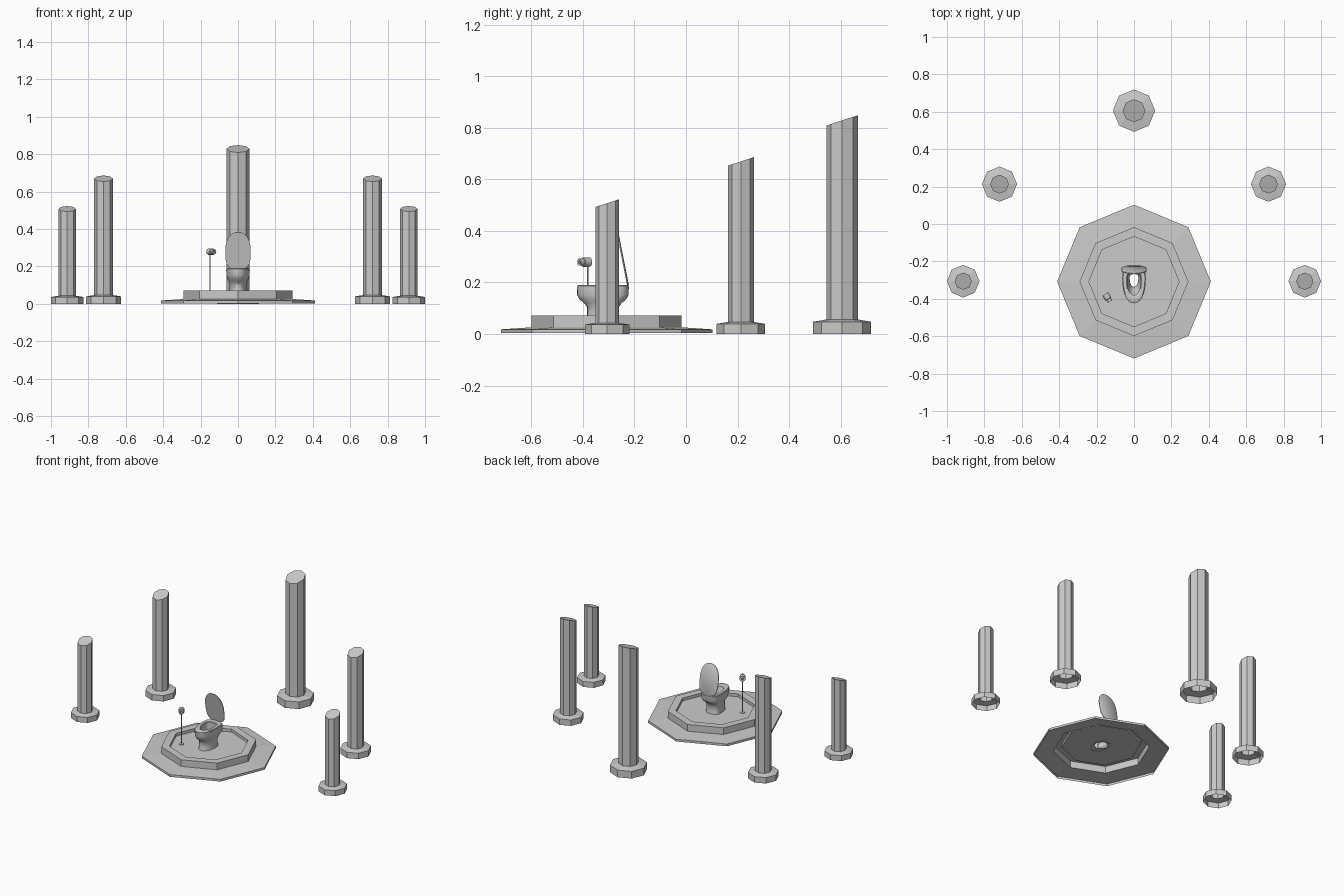
import bpy
from math import sin, cos, pi, radians, copysign
from mathutils import Vector

if "Cube" in bpy.data.objects:
    bpy.data.objects.remove(bpy.data.objects["Cube"])


def loft(name, rings, cap_top=False, cap_bottom=False, smooth=False):
    """Skin a list of equal-sized closed rings, outside facing out."""
    n = len(rings[0])
    verts = [p for r in rings for p in r]
    faces = []
    for i in range(len(rings) - 1):
        for k in range(n):
            j = (k + 1) % n
            faces.append((i * n + k, i * n + j, (i + 1) * n + j, (i + 1) * n + k))
    if cap_top:
        faces.append(tuple(range(len(verts) - n, len(verts))))
    if cap_bottom:
        faces.append(tuple(reversed(range(n))))
    mesh = bpy.data.meshes.new(name)
    mesh.from_pydata(verts, [], faces)
    ob = bpy.data.objects.new(name, mesh)
    bpy.context.collection.objects.link(ob)
    if smooth:
        bpy.ops.object.select_all(action='DESELECT')
        ob.select_set(True)
        bpy.context.view_layer.objects.active = ob
        bpy.ops.object.shade_smooth_by_angle(angle=radians(40))
    return ob


def circle(r, z, n=8, x=0, y=0, slope=0):
    pts = []
    for k in range(n):
        a = 2 * pi * k / n
        pts.append((x + r * cos(a), y + r * sin(a), z + slope * r * sin(a)))
    return pts


def egg(hw, front, back, z, mid=0.35, n=28):
    """Toilet outline: round at the front, squarer at the back."""
    yc = back - (back - front) * mid
    pts = []
    for k in range(n):
        c, s = cos(2 * pi * k / n), sin(2 * pi * k / n)
        p = 0.6 if s > 1e-6 else 0.9
        y = yc + ((back - yc) if s > 0 else (yc - front)) * copysign(abs(s) ** p, s)
        pts.append((hw * copysign(abs(c) ** p, c), y, z))
    return pts


# octagonal columns with slanted tops
def column(name, x, y, base_r, shaft_r, mid_z):
    prof = [(base_r, 0), (base_r, 0.42 * base_r), (shaft_r, 0.5 * base_r)]
    rings = [circle(r, z, x=x, y=y) for r, z in prof]
    rings.append(circle(shaft_r, mid_z, x=x, y=y, slope=0.33))
    loft(name, rings, cap_top=True)


column("back_column", 0, 0.606, 0.113, 0.061, 0.829)
for side, s in (("left", -1), ("right", 1)):
    column(side + "_middle_column", s * 0.719, 0.213, 0.094, 0.05, 0.67)
    column(side + "_front_column", s * 0.913, -0.306, 0.087, 0.046, 0.508)

# stepped octagonal platform with sunken floor and drain hole
CY = -0.308
platform = [(0.411, 0.003), (0.411, 0.018), (0.291, 0.026), (0.291, 0.071),
            (0.241, 0.071), (0.241, 0.052), (0.042, 0.052)]
loft("platform", [circle(r, z, y=CY) for r, z in platform])

# toilet bowl: outside up, over the rim, and down the open inside
bowl = [(0.048, -0.388, -0.255, 0.05), (0.045, -0.382, -0.26, 0.075),
        (0.045, -0.383, -0.26, 0.105), (0.05, -0.397, -0.25, 0.12),
        (0.058, -0.415, -0.23, 0.137), (0.062, -0.423, -0.223, 0.152),
        (0.063, -0.424, -0.222, 0.182), (0.04, -0.385, -0.262, 0.182),
        (0.038, -0.38, -0.262, 0.155), (0.028, -0.35, -0.262, 0.12),
        (0.023, -0.336, -0.264, 0.09), (0.023, -0.336, -0.264, 0.05)]
loft("toilet_bowl", [egg(*b) for b in bowl], smooth=True)

# seat ring
seat = [(0.062, -0.422, -0.224, 0.182), (0.062, -0.422, -0.224, 0.187),
        (0.058, -0.416, -0.228, 0.191), (0.04, -0.388, -0.258, 0.191),
        (0.036, -0.38, -0.262, 0.187), (0.036, -0.38, -0.262, 0.182)]
loft("seat", [egg(*b) for b in seat], smooth=True)

# raised lid, leaning slightly forward
lid = loft("lid", [egg(0.068, -0.202, 0, -0.007, 0.5), egg(0.068, -0.202, 0, -0.003, 0.5),
                   egg(0.064, -0.197, -0.004, 0, 0.5)],
           cap_top=True, cap_bottom=True, smooth=True)
lid.location = (0, -0.221, 0.187)
lid.rotation_euler = (radians(-78.7), 0, 0)

# paper stand: foot, pole and roll
PX, PY = -0.15, -0.381
loft("paper_stand", [circle(r, z, 12, PX, PY) for r, z in
                     [(0.015, 0.052), (0.015, 0.056), (0.003, 0.058), (0.003, 0.275)]],
     cap_top=True, smooth=True)
d = Vector((0.56, -0.83, 0))
roll = loft("paper_roll", [circle(r, z, 16) for r, z in
                           [(0.006, -0.008), (0.018, -0.008), (0.018, 0.022), (0.014, 0.024),
                            (0.014, 0.04), (0.006, 0.04), (0.006, -0.008)]], smooth=True)
roll.location = (PX, PY, 0.279)
roll.rotation_euler = d.to_track_quat('Z', 'Y').to_euler()
